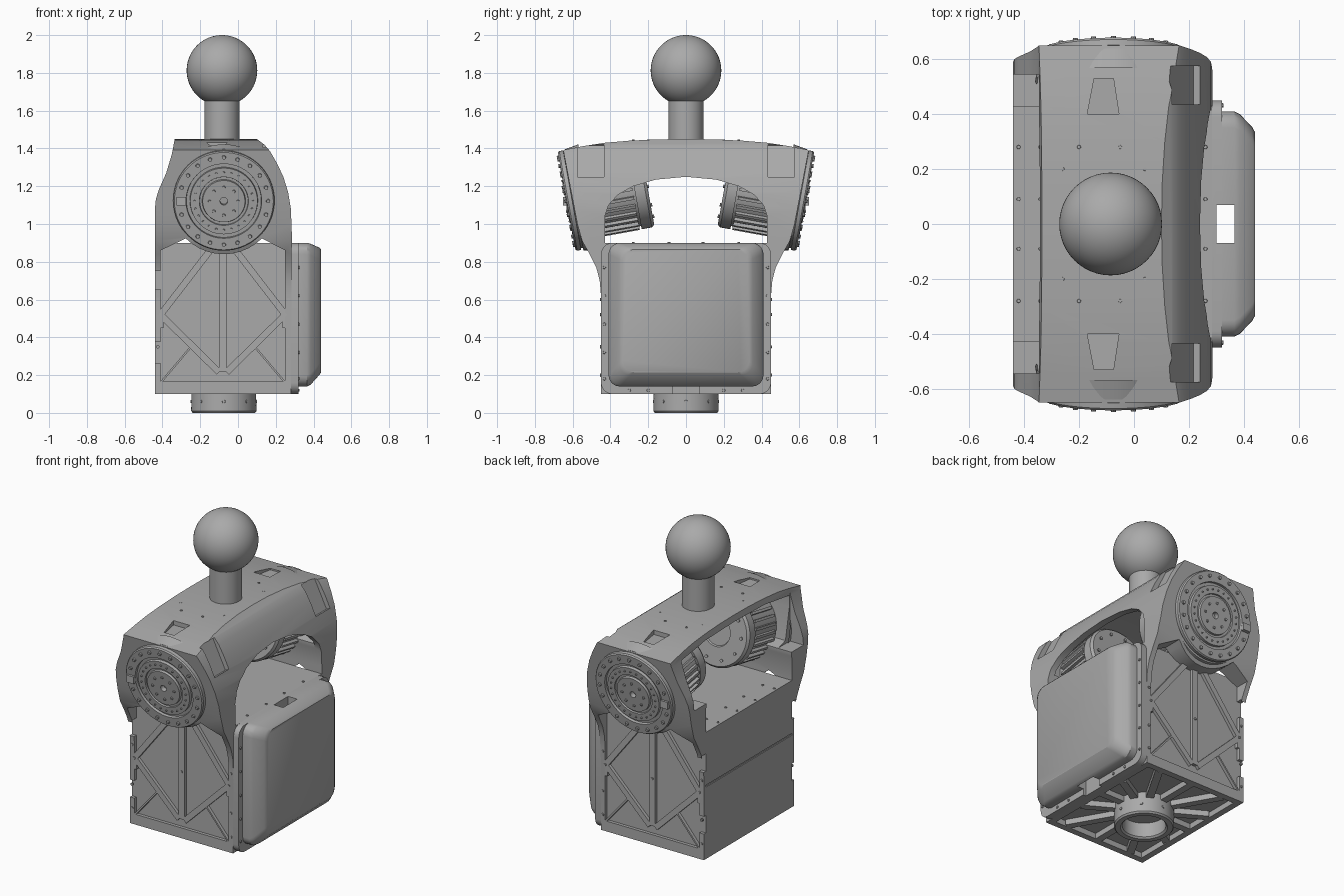
import bpy, bmesh, math
from mathutils import Matrix, Vector

if "Cube" in bpy.data.objects:
    bpy.data.objects.remove(bpy.data.objects["Cube"], do_unlink=True)

grey = bpy.data.materials.new("metal grey")
grey.use_nodes = True
COLOUR = (0.4, 0.4, 0.4, 1)
grey.diffuse_color = COLOUR
next(n for n in grey.node_tree.nodes if n.type == 'BSDF_PRINCIPLED').inputs["Base Color"].default_value = COLOUR
parts = []


def finish(name, bm, matrix=Matrix(), keep=True):
    bmesh.ops.recalc_face_normals(bm, faces=bm.faces[:])
    bm.transform(matrix)
    me = bpy.data.meshes.new(name)
    bm.to_mesh(me)
    bm.free()
    me.materials.append(grey)
    ob = bpy.data.objects.new(name, me)
    bpy.context.collection.objects.link(ob)
    if keep:
        parts.append(ob)
    return ob


def prism(name, pts, axis, a, b, keep=True):
    """Extrude a flat outline along one axis from a to b."""
    bm = bmesh.new()
    place = {'x': lambda p, d: (d, p[0], p[1]), 'y': lambda p, d: (p[0], d, p[1]),
             'z': lambda p, d: (p[0], p[1], d)}[axis]
    rings = [[bm.verts.new(place(p, d)) for p in pts] for d in (a, b)]
    for ring in rings:
        bm.faces.new(ring)
    for i in range(len(pts)):
        j = (i + 1) % len(pts)
        bm.faces.new((rings[0][i], rings[0][j], rings[1][j], rings[1][i]))
    return finish(name, bm, keep=keep)


def box(name, centre, size, matrix=Matrix(), keep=True):
    bm = bmesh.new()
    bmesh.ops.create_cube(bm, size=1)
    bm.transform(Matrix.Translation(centre) @ Matrix.Diagonal((*size, 1)))
    return finish(name, bm, matrix, keep)


def lathe(name, profile, matrix, steps=64):
    """Spin (radius, height) points around local z."""
    bm = bmesh.new()
    vs = [bm.verts.new((r, 0, h)) for r, h in profile]
    es = [bm.edges.new(p) for p in zip(vs, vs[1:])]
    bmesh.ops.spin(bm, geom=vs + es, cent=(0, 0, 0), axis=(0, 0, 1), angle=2 * math.pi, steps=steps)
    bmesh.ops.remove_doubles(bm, verts=bm.verts[:], dist=1e-5)
    return finish(name, bm, matrix)


def bolts(name, spots, radius, height, matrix=Matrix()):
    bm = bmesh.new()
    for s in spots:
        bmesh.ops.create_cone(bm, cap_ends=True, segments=10, radius1=radius, radius2=radius * 0.8,
                              depth=height, matrix=Matrix.Translation(s))
    return finish(name, bm, matrix)


def ring(n, r, h):
    return [(r * math.cos(2 * math.pi * i / n), r * math.sin(2 * math.pi * i / n), h) for i in range(n)]


def boolean(target, tool, op='DIFFERENCE'):
    mod = target.modifiers.new("cut", 'BOOLEAN')
    mod.operation, mod.solver, mod.object = op, 'EXACT', tool
    me = bpy.data.meshes.new_from_object(target.evaluated_get(bpy.context.evaluated_depsgraph_get()))
    target.modifiers.clear()
    target.data = me
    bpy.data.objects.remove(tool, do_unlink=True)


def mirrored(half):
    return half + [(-p[0], p[1]) for p in reversed(half) if p[0] != 0]


def rounded(x0, x1, y0, y1, r, n=6):
    pts = []
    for k, (cx, cy) in enumerate(((x1 - r, y1 - r), (x0 + r, y1 - r), (x0 + r, y0 + r), (x1 - r, y0 + r))):
        pts += [(cx + r * math.cos((k + i / n) * math.pi / 2), cy + r * math.sin((k + i / n) * math.pi / 2))
                for i in range(n + 1)]
    return pts


# Main shell: side outline crossed with front outline
CX = -0.075
side = [(0.45, 0.1), (0.45, 0.62), (0.457, 0.7), (0.475, 0.77), (0.51, 0.84), (0.55, 0.91), (0.575, 1.0),
        (0.6, 1.13), (0.65, 1.392), (0.54, 1.413), (0.43, 1.43), (0.3, 1.441), (0.15, 1.448), (0, 1.45)]
front = [(-0.44, 0.1), (0.28, 0.1), (0.285, 0.95), (0.28, 1.08), (0.265, 1.17), (0.24, 1.25), (0.207, 1.32),
         (0.17, 1.385), (0.14, 1.42), (0.1, 1.45), (-0.335, 1.45), (-0.35, 1.37), (-0.38, 1.27), (-0.42, 1.18),
         (-0.435, 1.13), (-0.44, 1.08)]
shell = prism("torso_shell", mirrored(side), 'x', -0.7, 0.7)
boolean(shell, prism("c", front, 'y', -1, 1, False), 'INTERSECT')

# Opening under the arch, then the hollow inside it
arch_gap = [(0.43, 0.9), (0.43, 1.04), (0.41, 1.1), (0.36, 1.155), (0.28, 1.2), (0.16, 1.235), (0, 1.25)]
boolean(shell, prism("c", mirrored(arch_gap), 'x', -1, 1, False))
hollow_side = [(0.425, 0.901), (0.425, 1.08), (0.5, 1.1), (0.54, 1.3), (0.54, 1.37), (0.3, 1.405), (0, 1.412)]
hollow_front = [(-0.8, 0.8), (0.24, 0.8), (0.24, 1.1), (0.2, 1.24), (0.13, 1.36), (0.08, 1.5), (-0.8, 1.5)]
hollow = prism("c", mirrored(hollow_side), 'x', -1, 1, False)
boolean(hollow, prism("c2", hollow_front, 'y', -1, 1, False), 'INTERSECT')
boolean(shell, hollow)
boolean(shell, box("c", (-0.6, 0, 1.33), (0.51, 1.09, 0.5), keep=False))

# Recesses: side panels, arch windows, edge slots, rear seam, underside
arc = [(CX + 0.285 * math.cos(a), 1.125 + 0.285 * math.sin(a))
       for a in [math.radians(-45 - 9 * i) for i in range(11)]]
panel = [(-0.41, 0.165), (0.25, 0.165), (0.25, 0.86)] + arc + [(-0.41, 0.86)]
slope = Matrix.Rotation(math.radians(64), 4, 'Y')
for s in (-1, 1):
    boolean(shell, prism("c", panel, 'y', s * 0.43, s * 0.8, False))
    window = [(-0.145, s * 0.53), (-0.075, s * 0.53), (-0.055, s * 0.4), (-0.17, s * 0.4)]
    boolean(shell, prism("c", window, 'z', 1.405, 1.6, False))
    boolean(shell, box("c", (0, 0, 0), (0.2, 0.14, 0.04),
                       Matrix.Translation((0.19, s * 0.505, 1.335)) @ slope, False))
    for z in (0.32, 0.71):
        boolean(shell, box("c", (-0.425, s * 0.45, z), (0.05, 0.04, 0.11), keep=False))
boolean(shell, box("c", (-0.44, 0, 0.56), (0.012, 0.86, 0.012), keep=False))
boolean(shell, box("c", (-0.08, 0, 0.1), (0.64, 0.82, 0.07), keep=False))

# Diamond bracing on both side panels
def brace(name, p, q, y, width=0.035):
    d = Vector((q[0] - p[0], q[1] - p[1]))
    m = Matrix.Translation(((p[0] + q[0]) / 2, y, (p[1] + q[1]) / 2)) @ Matrix.Rotation(-math.atan2(d.y, d.x), 4, 'Y')
    box(name, (0, 0, 0), (d.length, 0.024, width), m)

for s in (-1, 1):
    for k in (-1, 1):
        x = -0.08 + k * 0.33
        brace("upper_brace", (x, 0.52), (-0.08 + k * 0.06, 0.87), s * 0.438)
        brace("lower_brace", (x, 0.52), (-0.08 + k * 0.02, 0.215), s * 0.438)
        brace("lower_brace", (x, 0.52), (x, 0.45), s * 0.438, 0.03)
        brace("corner_brace", (x, 0.16), (-0.08 + k * 0.16, 0.36), s * 0.438, 0.01)
    brace("centre_brace", (-0.08, 0.22), (-0.08, 0.86), s * 0.438, 0.04)
    spots = [(-0.41 + 0.33 * i, 0.52, s * 0.45) for i in range(3)] + \
            [(x, z, s * 0.45) for x in (-0.425, 0.267) for z in (0.2, 0.35, 0.6)]
    bolts("panel_bolts", [(x, -z, y) for x, z, y in spots], 0.009, 0.012, Matrix.Rotation(math.radians(-90), 4, 'X')
          @ Matrix.Diagonal((1, 1, 1, 1)))

# Underside ribs and base collar
for i in range(12):
    a = i * math.pi / 6
    reach = min(0.32 / max(abs(math.cos(a)), 0.01), 0.41 / max(abs(math.sin(a)), 0.01))
    box("base_rib", (reach / 2 + 0.07, 0, 0.118), (reach - 0.14, 0.045, 0.036),
        Matrix.Translation((-0.08, 0, 0)) @ Matrix.Rotation(a, 4, 'Z'))
lathe("base_collar", [(0.17, 0.14), (0.173, 0.01), (0.165, 0), (0.135, 0), (0.125, 0.01), (0.125, 0.1), (0, 0.1)],
      Matrix.Translation((CX, 0, 0)))
for i in range(8):
    a = i * math.pi / 4
    bolts("collar_bolt", [(0, 0, 0.172)], 0.01, 0.008, Matrix.Translation((CX, 0, 0.06))
          @ Matrix.Rotation(a, 4, 'Z') @ Matrix.Rotation(math.pi / 2, 4, 'Y'))

# Shoulder joints: face plate, socket, finned motor
plate = [(0, -0.03), (0.02, -0.03), (0.02, 0), (0.112, 0), (0.115, -0.014), (0.128, -0.014), (0.13, -0.004),
         (0.178, -0.004), (0.18, -0.022), (0.198, -0.022), (0.2, -0.006), (0.262, -0.006), (0.268, -0.014),
         (0.268, -0.035), (0.258, -0.037), (0.258, -0.045), (0.272, -0.047), (0.285, -0.12)]
motor = [(0.2, -0.08), (0.2, -0.37), (0.217, -0.37), (0.217, -0.425), (0.205, -0.44), (0.09, -0.44),
         (0.085, -0.43), (0, -0.43)]
for s in (-1, 1):
    out = Vector((0, s * 0.984, -0.178))
    m = Matrix.Translation((CX, s * 0.6375, 1.12)) @ out.to_track_quat('Z', 'Y').to_matrix().to_4x4()
    lathe("shoulder_plate", plate, m, 72)
    lathe("shoulder_motor", motor, m, 64)
    bolts("plate_bolts", ring(20, 0.235, -0.004), 0.012, 0.016, m)
    bolts("rim_bolts", ring(24, 0.155, -0.002), 0.006, 0.01, m)
    bolts("hub_bolts", ring(8, 0.075, 0.002), 0.009, 0.01, m)
    bolts("motor_bolts", ring(10, 0.17, -0.442), 0.01, 0.012, m)
    for i in range(28):
        box("motor_fin", (0.207, 0, -0.26), (0.024, 0.016, 0.2), m @ Matrix.Rotation(i * math.pi / 14, 4, 'Z'))
    box("plate_lug", (-0.225, 0, 0.0), (0.05, 0.045, 0.025),
        Matrix.Translation((CX, s * 0.6375, 1.12)) @ Matrix.Rotation(-s * math.pi / 2, 4, 'X'))

# Side pack: flange plate and tapered case with a handle slot
flange = prism("pack_flange", rounded(-0.45, 0.45, 0.1, 0.9, 0.06), 'x', 0.28, 0.32)
bm = bmesh.new()
layers = [(0.31, 0.41, 0.14, 0.9), (0.365, 0.41, 0.14, 0.9), (0.385, 0.4, 0.15, 0.895),
          (0.43, 0.353, 0.2, 0.875), (0.44, 0.335, 0.215, 0.865)]
loops = [[bm.verts.new((x, *p)) for p in rounded(-w, w, lo, hi, 0.06)] for x, w, lo, hi in layers]
for a, b in zip(loops, loops[1:]):
    for i in range(len(a)):
        j = (i + 1) % len(a)
        bm.faces.new((a[i], a[j], b[j], b[i]))
bm.faces.new(loops[0])
bm.faces.new(loops[-1])
pack = finish("pack_case", bm)
for ob in (flange, pack):
    boolean(ob, box("c", (0.333, 0, 0.5), (0.064, 0.14, 1.2), keep=False))
turn = Matrix.Rotation(math.pi / 2, 4, 'Y')
rim = [(-z, s * 0.432, 0.32) for s in (-1, 1) for z in (0.18, 0.32, 0.47, 0.62, 0.77)]
rim += [(-0.12, y, 0.32) for y in (-0.3, -0.2, 0.2, 0.3)]
bolts("flange_bolts", rim, 0.009, 0.012, turn)

# Arch and deck bolts
bolts("arch_bolts", [(x, s * y, 1.441) for s in (-1, 1) for x, y in
                     ((-0.26, 0.2), (0.04, 0.2), (-0.2, 0.28), (-0.05, 0.28))], 0.008, 0.012)
bolts("deck_bolts", [(x, y, 0.9) for x in (-0.42, -0.34, 0.26) for y in (-0.28, -0.09, 0.09, 0.28)], 0.008, 0.012)

# Neck and ball head
lathe("neck", [(0.093, 1.43), (0.093, 1.68)], Matrix.Translation((-0.085, 0, 0)), 48)
bm = bmesh.new()
bmesh.ops.create_uvsphere(bm, u_segments=48, v_segments=32, radius=0.187)
finish("ball_head", bm, Matrix.Translation((-0.085, 0, 1.813)))

# Smooth shading with sharp edges kept
bpy.ops.object.select_all(action='DESELECT')
for ob in parts:
    ob.select_set(True)
bpy.context.view_layer.objects.active = shell
bpy.ops.object.shade_smooth_by_angle(angle=math.radians(28))
